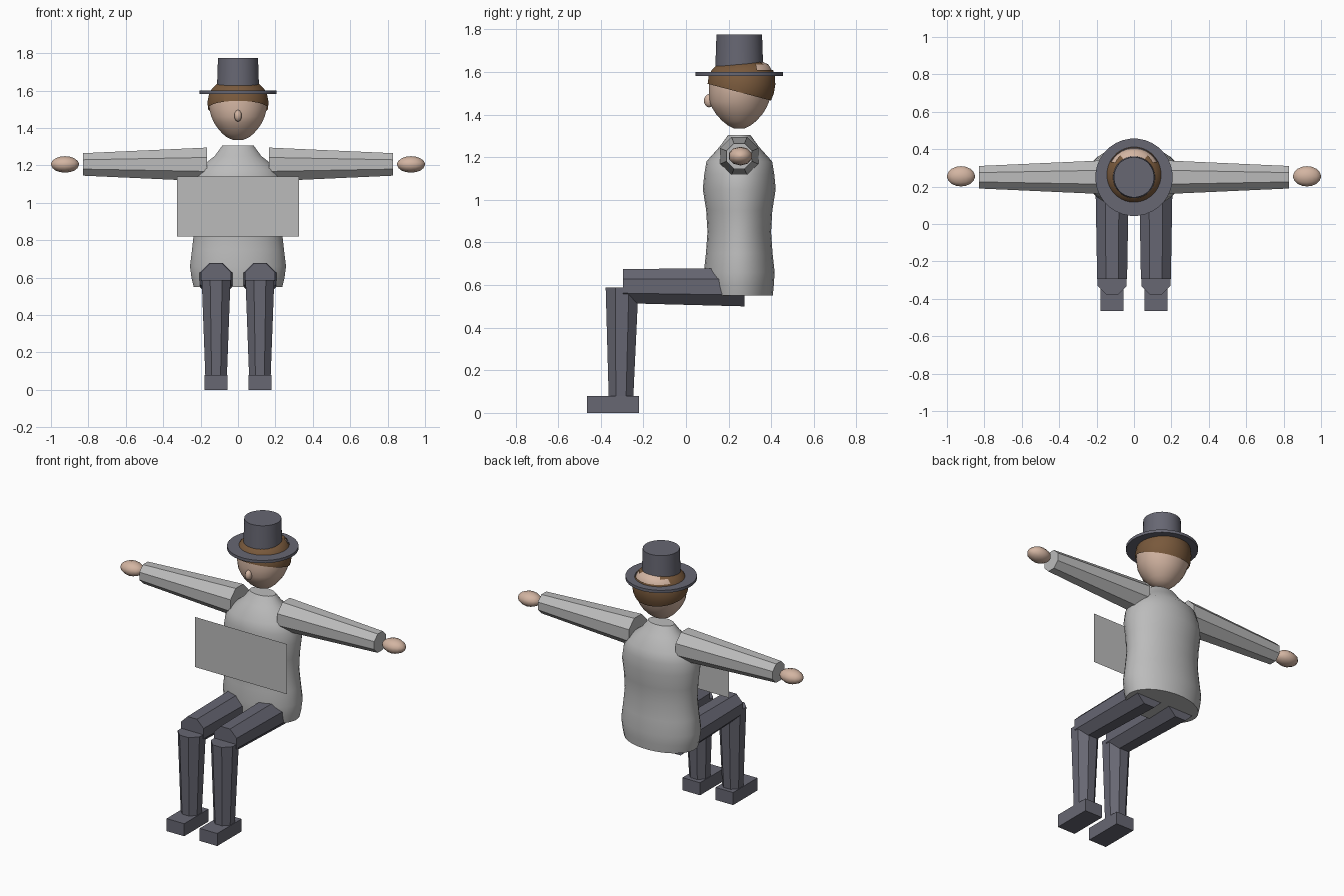
import bpy, bmesh
from math import cos, sin, pi, radians
from mathutils import Vector

cube = bpy.data.objects.get("Cube")
if cube:
    bpy.data.objects.remove(cube, do_unlink=True)

X, Y, Z = Vector((1, 0, 0)), Vector((0, 1, 0)), Vector((0, 0, 1))
MID = 0.25   # depth of the body axis


def material(name, rgb):
    m = bpy.data.materials.new(name)
    m.use_nodes = True
    m.diffuse_color = (*rgb, 1)
    m.node_tree.nodes["Principled BSDF"].inputs["Base Color"].default_value = (*rgb, 1)
    return m


shirt = material("shirt grey", (0.50, 0.50, 0.50))
dark = material("slate cloth", (0.135, 0.135, 0.17))
skin = material("skin", (0.65, 0.46, 0.36))
brown = material("hair brown", (0.19, 0.10, 0.045))


def finish(name, bm, mat, angle=None):
    bmesh.ops.recalc_face_normals(bm, faces=bm.faces)
    me = bpy.data.meshes.new(name)
    bm.to_mesh(me)
    bm.free()
    me.materials.append(mat)
    ob = bpy.data.objects.new(name, me)
    bpy.context.collection.objects.link(ob)
    if angle:
        bpy.ops.object.select_all(action='DESELECT')
        ob.select_set(True)
        bpy.context.view_layer.objects.active = ob
        bpy.ops.object.shade_smooth_by_angle(angle=radians(angle))
    return ob


def loft(rings, u, v, sides):
    """Skin elliptical rings (centre, radius along u, radius along v), with end caps."""
    bm = bmesh.new()
    loops = []
    for c, ru, rv in rings:
        angles = [2 * pi * (i + 0.5) / sides for i in range(sides)]
        loops.append([bm.verts.new(c + u * ru * cos(a) + v * rv * sin(a)) for a in angles])
    for a, b in zip(loops, loops[1:]):
        for i in range(sides):
            j = (i + 1) % sides
            bm.faces.new((a[i], a[j], b[j], b[i]))
    bm.faces.new(loops[0])
    bm.faces.new(loops[-1])
    return bm


def tube(name, p, q, r1, r2, u, v, mat, sides=8, angle=None):
    # corner radius chosen so the flats sit at the stated radius
    k = 1 / cos(pi / sides)
    rings = [(Vector(p), r1 * k, r1 * k), (Vector(q), r2 * k, r2 * k)]
    return finish(name, loft(rings, u, v, sides), mat, angle)


def ellipsoid(name, centre, radii, u, v, w, sides, steps, mat):
    rings = []
    for i in range(steps + 1):
        t = pi * (0.03 + 0.94 * i / steps)
        rings.append((Vector(centre) - w * radii[2] * cos(t),
                      radii[0] * sin(t), radii[1] * sin(t)))
    return finish(name, loft(rings, u, v, sides), mat, 50)


def box(name, lo, hi, mat):
    bm = bmesh.new()
    bmesh.ops.create_cube(bm, size=1)
    for vert in bm.verts:
        vert.co = [l + (c + 0.5) * (h - l) for c, l, h in zip(vert.co, lo, hi)]
    return finish(name, bm, mat)


# Torso: height, half width, half depth
torso = [(0.55, 0.238, 0.158), (0.60, 0.25, 0.163), (0.66, 0.258, 0.167),
         (0.75, 0.247, 0.157), (0.85, 0.236, 0.15), (0.95, 0.24, 0.156),
         (1.05, 0.25, 0.172), (1.12, 0.24, 0.165), (1.18, 0.215, 0.155),
         (1.25, 0.125, 0.092), (1.305, 0.085, 0.052)]
finish("torso", loft([(Vector((0, MID, z)), a, b) for z, a, b in torso], X, Y, 32), shirt, 40)

# Flat panel held in front of the chest
bm = bmesh.new()
corners = [(-0.325, 0.82), (0.325, 0.82), (0.325, 1.14), (-0.325, 1.14)]
bm.faces.new([bm.verts.new((x, 0.03, z)) for x, z in corners])
finish("chest_panel", bm, shirt)

# Limbs
for side, s in (("left", 1), ("right", -1)):
    tube(side + "_arm", (s * 0.165, MID, 1.205), (s * 0.83, MID, 1.205),
         0.09, 0.06, Y, Z, shirt)
    ellipsoid(side + "_hand", (s * 0.925, MID + 0.005, 1.205), (0.057, 0.044, 0.075),
              Y, Z, X, 10, 8, skin)
    x = s * 0.117
    tube(side + "_thigh", (x, 0.275, 0.59), (x, -0.295, 0.595), 0.09, 0.08, X, Z, dark)
    tube(side + "_shin", (x, -0.30, 0.588), (x, -0.305, 0.08), 0.077, 0.058, X, Y, dark)
    box(side + "_foot", (x - 0.062, -0.465, 0), (x + 0.062, -0.22, 0.08), dark)

# Head: height, half width, half depth, depth of centre
skull = [(1.335, 0.025, 0.025, 0.25), (1.35, 0.06, 0.055, 0.25), (1.37, 0.084, 0.08, 0.25),
         (1.40, 0.11, 0.108, 0.25), (1.43, 0.13, 0.127, 0.25), (1.46, 0.143, 0.14, 0.25),
         (1.50, 0.154, 0.149, 0.257), (1.54, 0.157, 0.153, 0.26), (1.58, 0.149, 0.149, 0.262),
         (1.61, 0.133, 0.137, 0.265), (1.635, 0.108, 0.118, 0.27), (1.66, 0.05, 0.06, 0.27)]


def head_shell(grow):
    return loft([(Vector((0, y, z)), a + grow, b + grow) for z, a, b, y in skull], X, Y, 32)


finish("head", head_shell(0), skin, 60)
ellipsoid("nose", (0, 0.108, 1.465), (0.021, 0.024, 0.031), X, Y, Z, 10, 8, skin)

# Hair: thin shell over the skull, sloping down to the nape, open at the crown
bm = head_shell(0.007)
bmesh.ops.bisect_plane(bm, geom=bm.verts[:] + bm.edges[:] + bm.faces[:],
                       plane_co=(0, 0.1, 1.545), plane_no=(0, 0.265, 1), clear_inner=True)
crown = [f for f in bm.faces
         if f.calc_center_median().z > 1.6 and f.calc_center_median().y > 0.34]
bmesh.ops.delete(bm, geom=crown, context='FACES')
finish("hair", bm, brown, 60)

# Hat
tube("hat_brim", (0, MID, 1.582), (0, MID, 1.6), 0.206, 0.206, X, Y, dark, 32, 40)
tube("hat_crown", (0, MID, 1.6), (0, MID, 1.775), 0.113, 0.107, X, Y, dark, 32, 40)
